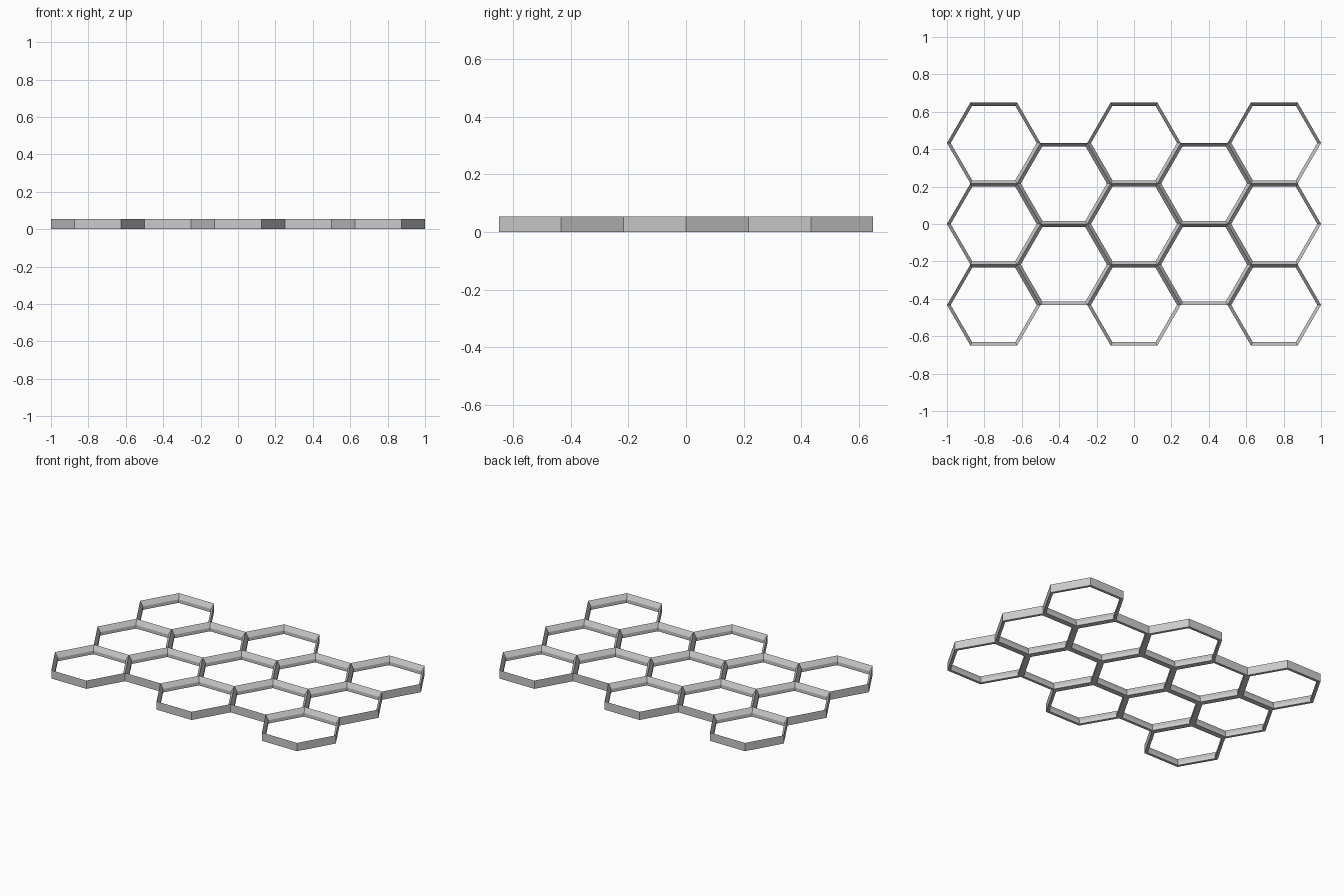
import bpy
import bmesh
from math import cos, sin, radians, sqrt
from mathutils import Vector

cube = bpy.data.objects.get("Cube")
if cube:
    bpy.data.objects.remove(cube, do_unlink=True)

RADIUS = 0.25
APOTHEM = RADIUS * sqrt(3) / 2
HEIGHT = 0.053
INSET = 0.02          # corner inset of the inner wall
LEDGE = 0.022         # height where the inner slope begins

gray = bpy.data.materials.new("light gray")
gray.use_nodes = True
color = (0.6, 0.6, 0.6, 1)
gray.diffuse_color = color
gray.node_tree.nodes["Principled BSDF"].inputs["Base Color"].default_value = color

# Cell centres: columns alternate between three and two cells
centers = []
for col in range(-2, 3):
    count = 3 if col % 2 == 0 else 2
    for row in range(count):
        y = (row - (count - 1) / 2) * 2 * APOTHEM
        centers.append(Vector((col * 1.5 * RADIUS, y, 0)))


def hexagon(bm, center, radius, z):
    return [bm.verts.new(center + Vector((radius * cos(radians(60 * k)),
                                          radius * sin(radians(60 * k)), z)))
            for k in range(6)]


def has_neighbor(center, k):
    angle = radians(60 * k + 30)
    target = center + 2 * APOTHEM * Vector((cos(angle), sin(angle), 0))
    return any((c - target).length < RADIUS / 2 for c in centers)


# Honeycomb: sharp top ridge, sloped inner wall, upright lower wall, flat base
bm = bmesh.new()
for center in centers:
    ridge = hexagon(bm, center, RADIUS, HEIGHT)
    ledge = hexagon(bm, center, RADIUS - INSET, LEDGE)
    inner = hexagon(bm, center, RADIUS - INSET, 0)
    outer = hexagon(bm, center, RADIUS, 0)
    loops = [ridge, ledge, inner, outer, ridge]
    for k in range(6):
        n = (k + 1) % 6
        for a, b in zip(loops, loops[1:]):
            # The outer wall is only needed along the rim
            if a is outer and has_neighbor(center, k):
                continue
            bm.faces.new((a[k], a[n], b[n], b[k]))
bmesh.ops.remove_doubles(bm, verts=bm.verts, dist=0.001)
bmesh.ops.recalc_face_normals(bm, faces=bm.faces)

mesh = bpy.data.meshes.new("honeycomb_grid")
bm.to_mesh(mesh)
bm.free()
mesh.materials.append(gray)
grid = bpy.data.objects.new("honeycomb_grid", mesh)
bpy.context.collection.objects.link(grid)
